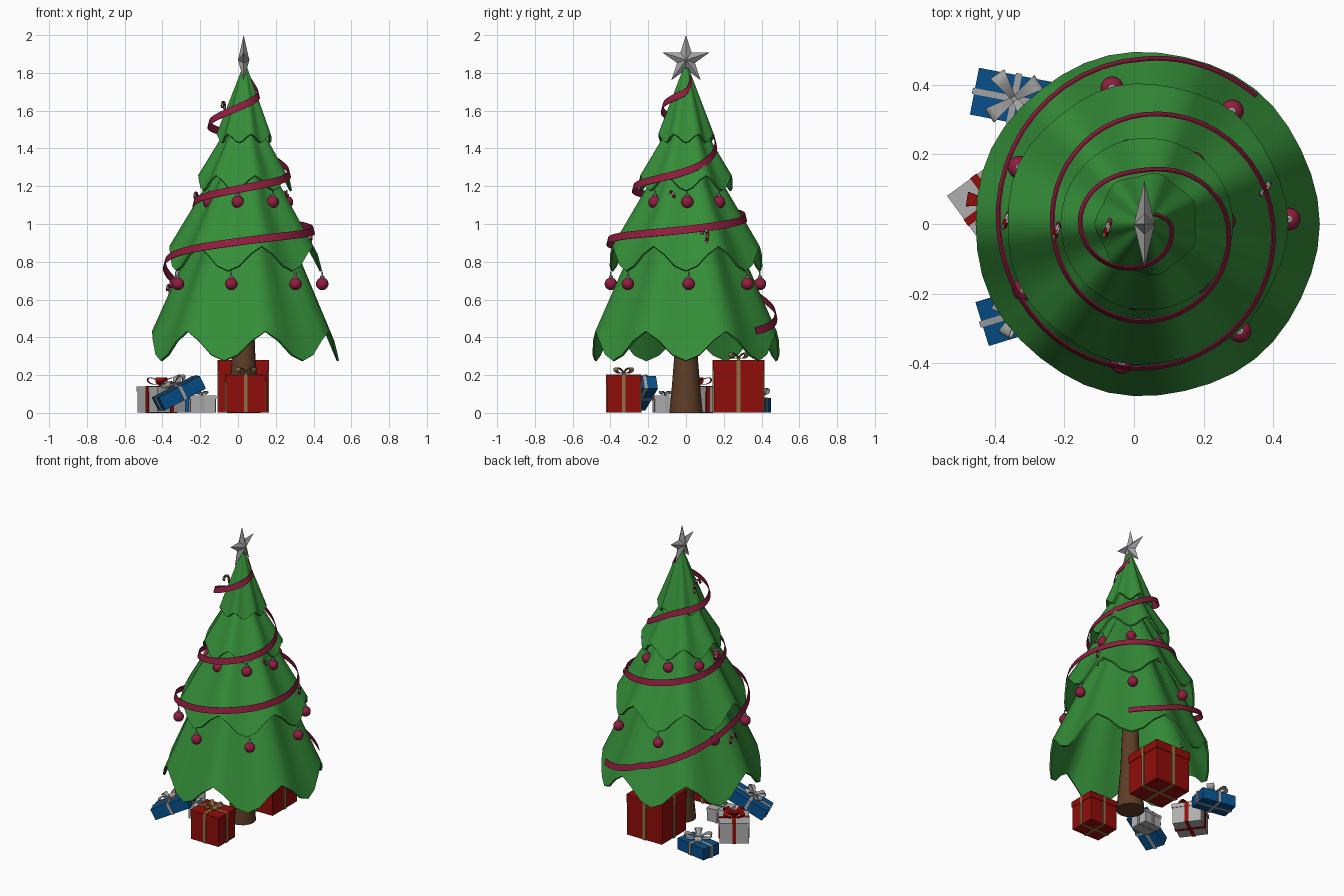
import bpy, bmesh, math
from mathutils import Vector, Matrix

if "Cube" in bpy.data.objects:
    bpy.data.objects.remove(bpy.data.objects["Cube"])

CX = 0.03   # trunk, garland and star axis
TX = 0.037  # tier axis


def mat(name, r, g, b):
    m = bpy.data.materials.new(name)
    m.diffuse_color = (r, g, b, 1)
    m.use_nodes = True
    m.node_tree.nodes["Principled BSDF"].inputs["Base Color"].default_value = m.diffuse_color
    return m


GREEN = mat("fir green", .035, .27, .04)
BROWN = mat("trunk brown", .11, .047, .02)
CRIMSON = mat("crimson", .28, .013, .05)
RED = mat("wrapping red", .28, .004, .003)
BLUE = mat("wrapping blue", .002, .08, .26)
WHITE = mat("paper grey", .43, .43, .43)
SILVER = mat("star silver", .36, .36, .36)
GOLD = mat("ribbon gold", .27, .17, .06)


def mesh(name, verts, faces, mats, smooth=None, solid=0):
    me = bpy.data.meshes.new(name)
    me.from_pydata([tuple(v) for v in verts], [], faces)
    bm = bmesh.new()
    bm.from_mesh(me)
    bmesh.ops.recalc_face_normals(bm, faces=bm.faces)
    bm.to_mesh(me)
    bm.free()
    ob = bpy.data.objects.new(name, me)
    bpy.context.collection.objects.link(ob)
    for m in mats:
        me.materials.append(m)
    bpy.ops.object.select_all(action='DESELECT')
    ob.select_set(True)
    bpy.context.view_layer.objects.active = ob
    if solid:
        mod = ob.modifiers.new("thickness", 'SOLIDIFY')
        mod.thickness, mod.offset = solid, 0
        bpy.ops.object.modifier_apply(modifier=mod.name)
    if smooth:
        bpy.ops.object.shade_smooth_by_angle(angle=math.radians(smooth))
    return ob


def grid_faces(rows, n, closed=True):
    return [(i * n + j, i * n + (j + 1) % n, (i + 1) * n + (j + 1) % n, (i + 1) * n + j)
            for i in range(rows - 1) for j in range(n if closed else n - 1)]


def polar(deg, r, z, cx=CX):
    a = math.radians(deg)
    return Vector((cx + r * math.cos(a), r * math.sin(a), z))


def revolve(name, profile, n, centre, m):
    verts = [(centre[0] + r * math.cos(math.tau * j / n), centre[1] + r * math.sin(math.tau * j / n),
              centre[2] + z) for r, z in profile for j in range(n)]
    k = len(profile)
    caps = [tuple(range(n)), tuple(range((k - 1) * n, k * n))]
    return mesh(name, verts, grid_faces(k, n) + caps, [m], 40)


# Fluted tiers: seven low tips with raised arches between them
def tier(name, arch, tip, top_arch, top_tip):
    n, rows, verts = 42, 6, []
    for i in range(rows):
        t = i / (rows - 1)
        for j in range(n):
            w = (1, .8, .32, 0, .32, .8)[j % 6]  # 1 on the tips, 0 on the arches
            r0, z0 = [a + (b - a) * w for a, b in zip(arch, tip)]
            r1, z1 = [a + (b - a) * w for a, b in zip(top_arch, top_tip)]
            verts.append(polar(360 * j / n, r0 + (r1 - r0) * t, z0 + (z1 - z0) * t, TX))
    top = tuple(range((rows - 1) * n, rows * n))
    return mesh(name, verts, grid_faces(rows, n) + [top], [GREEN], 50, .012)


tier("bottom_tier", (.487, .43), (.492, .275), (.23, 1.0), (.19, 1.0))
tier("lower_middle_tier", (.395, .88), (.402, .75), (.10, 1.37), (.075, 1.37))
tier("upper_middle_tier", (.243, 1.255), (.243, 1.175), (.05, 1.57), (.038, 1.57))
tier("top_tier", (.145, 1.475), (.133, 1.43), (.010, 1.82), (.008, 1.82))

revolve("trunk", [(.088, 0), (.074, .15), (.062, .3), (.05, .6)], 16, (CX, 0, 0), BROWN)

# Five-pointed star facing sideways
c = Vector((CX, 0, 1.868))
sv = []
for i in range(10):
    a, r = math.pi / 2 + i * math.pi / 5, .132 if i % 2 == 0 else .05
    sv.append(c + Vector((0, r * math.cos(a), r * math.sin(a))))
sv += [c + Vector((.03, 0, 0)), c - Vector((.03, 0, 0))]
mesh("star", sv, [(i, (i + 1) % 10, 10 + s) for i in range(10) for s in (0, 1)], [SILVER])

# Spiral garland: angle, radius, height
path = [(45, .04, 1.77), (0, .075, 1.70), (-90, .12, 1.63), (-180, .185, 1.53), (-270, .155, 1.44),
        (-360, .24, 1.28), (-450, .28, 1.19), (-540, .265, 1.11), (-630, .315, 1.04),
        (-720, .37, .97), (-810, .415, .91), (-900, .42, .79), (-990, .475, .53), (-1035, .49, .43)]
low, high = [], []
for i in range(len(path) - 1):
    p = [Vector(path[min(max(k, 0), len(path) - 1)]) for k in range(i - 1, i + 3)]
    for s in range(12):
        t = s / 12
        q = .5 * (2 * p[1] + (p[2] - p[0]) * t + (2 * p[0] - 5 * p[1] + 4 * p[2] - p[3]) * t * t
                  + (3 * p[1] - p[0] - 3 * p[2] + p[3]) * t ** 3)
        q.x = p[1].x + (p[2].x - p[1].x) * t
        low.append(polar(q.x, q.y + .005, q.z - .02))
        high.append(polar(q.x, q.y - .005, q.z + .02))
mesh("garland", low + high, grid_faces(2, len(low), False), [CRIMSON], 40, .004)

# Baubles hang from the tips of the two middle tiers
for row, r, z in (("lower", .405, .683), ("upper", .218, 1.116)):
    for k in range(7):
        p = polar(2 + k * 360 / 7, r, z, .041)
        prof = [(.033 * math.sin(math.pi * i / 10) + .0003, -.033 * math.cos(math.pi * i / 10))
                for i in range(11)]
        revolve(f"{row}_bauble_{k}", prof, 16, p, CRIMSON)
        revolve(f"{row}_bauble_cap_{k}", [(.011, .03), (.011, .042), (.004, .044), (.004, .065)],
                8, p, SILVER)


# Striped candy canes
def cane(name, pos, deg, lean=0):
    pts = [Vector((0, 0, -.055 + .085 * i / 10)) for i in range(11)]
    pts += [Vector((.018 - .018 * math.cos(a), 0, .03 + .018 * math.sin(a)))
            for a in [math.pi * i / 8 for i in range(1, 10)]]
    n, verts = 8, []
    for i, p in enumerate(pts):
        d = (pts[min(i + 1, len(pts) - 1)] - pts[max(i - 1, 0)]).normalized()
        side = Vector((0, 1, 0))
        nor = d.cross(side)
        verts += [p + .008 * (math.cos(math.tau * j / n) * nor + math.sin(math.tau * j / n) * side)
                  for j in range(n)]
    k = len(pts)
    ob = mesh(name, verts, grid_faces(k, n) + [tuple(range(n)), tuple(range((k - 1) * n, k * n))],
              [WHITE, RED], 40)
    for i, f in enumerate(ob.data.polygons):  # slanting stripes
        f.material_index = ((i // n) + (i % n) // 4) // 2 % 2
    ob.matrix_world = (Matrix.Translation(pos) @ Matrix.Rotation(math.radians(deg), 4, 'Z')
                       @ Matrix.Rotation(math.radians(lean), 4, 'Y'))


cane("cane_right", (.385, .11, .915), 235, -10)
cane("cane_right_upper", (.235, -.10, 1.125), 60, 12)
cane("cane_top", (-.07, .005, 1.60), 250, 10)
cane("cane_left_upper", (-.215, .0, 1.12), 250, 10)
cane("cane_left_lower", (-.36, .03, .63), 250, 10)


def box(name, size, m, mw, loc=(0, 0, 0)):
    x, y, z = [s / 2 for s in size]
    v = [Vector((a * x, b * y, d * z)) + Vector(loc) for a in (-1, 1) for b in (-1, 1) for d in (-1, 1)]
    f = [(0, 1, 3, 2), (4, 6, 7, 5), (0, 4, 5, 1), (2, 3, 7, 6), (0, 2, 6, 4), (1, 5, 7, 3)]
    ob = mesh(name, v, f, [m])
    ob.matrix_world = mw
    return ob


# Wrapped gift: box, lid, crossed bands and a four-loop bow
def gift(name, centre, size, paper, band, turn, tilt=0, bow=.07, lid=True, w=.024):
    mw = (Matrix.Translation(centre) @ Matrix.Rotation(math.radians(turn), 4, 'Z')
          @ Matrix.Rotation(math.radians(tilt), 4, 'Y'))
    x, y, z = size
    box(name + "_box", (x - .008, y - .008, z), paper, mw)
    if lid:
        box(name + "_lid", (x, y, z * .2), paper, mw, (0, 0, z * .4 + .001))
    box(name + "_band_a", (w, y + .004, z + .004), band, mw, (0, 0, .001))
    box(name + "_band_b", (x + .004, w, z + .004), band, mw, (0, 0, .001))
    for k in range(4):
        a = math.radians(45 + 90 * k)
        verts, n = [], 14
        for s in (-1, 1):
            for i in range(n):
                t = math.tau * i / n
                u = bow * .5 * (1 - math.cos(t))
                h = z / 2 + .006 + bow * (.25 * (1 - math.cos(t)) / 2 + .28 * math.sin(t) * math.sin(t / 2) + .15)
                v = s * bow * .2 * (.4 + u / bow)
                verts.append((u * math.cos(a) - v * math.sin(a), u * math.sin(a) + v * math.cos(a), h))
        ob = mesh(f"{name}_bow_loop_{k}", verts, grid_faces(2, n), [band], 50, .003)
        ob.matrix_world = mw
    box(name + "_knot", (bow * .3, bow * .3, bow * .3), band, mw, (0, 0, z / 2 + bow * .15))


gift("large_red_gift", (.028, .278, .14), (.27, .27, .276), RED, GOLD, 0, bow=.06, w=.022)
gift("small_red_gift", (.042, -.33, .101), (.215, .185, .198), RED, GOLD, 0, bow=.06, w=.018)
gift("white_gift", (-.405, .06, .07), (.19, .19, .138), WHITE, RED, 36, bow=.075)
gift("small_white_gift", (-.19, -.11, .046), (.14, .13, .088), WHITE, SILVER, 5, bow=.035, w=.016)
gift("flat_blue_gift", (-.345, .36, .04), (.24, .145, .076), BLUE, SILVER, -11, bow=.085, lid=False, w=.018)
gift("leaning_blue_gift", (-.313, -.25, .105), (.26, .14, .076), BLUE, SILVER, 17, -27, bow=.07,
     lid=False, w=.018)
